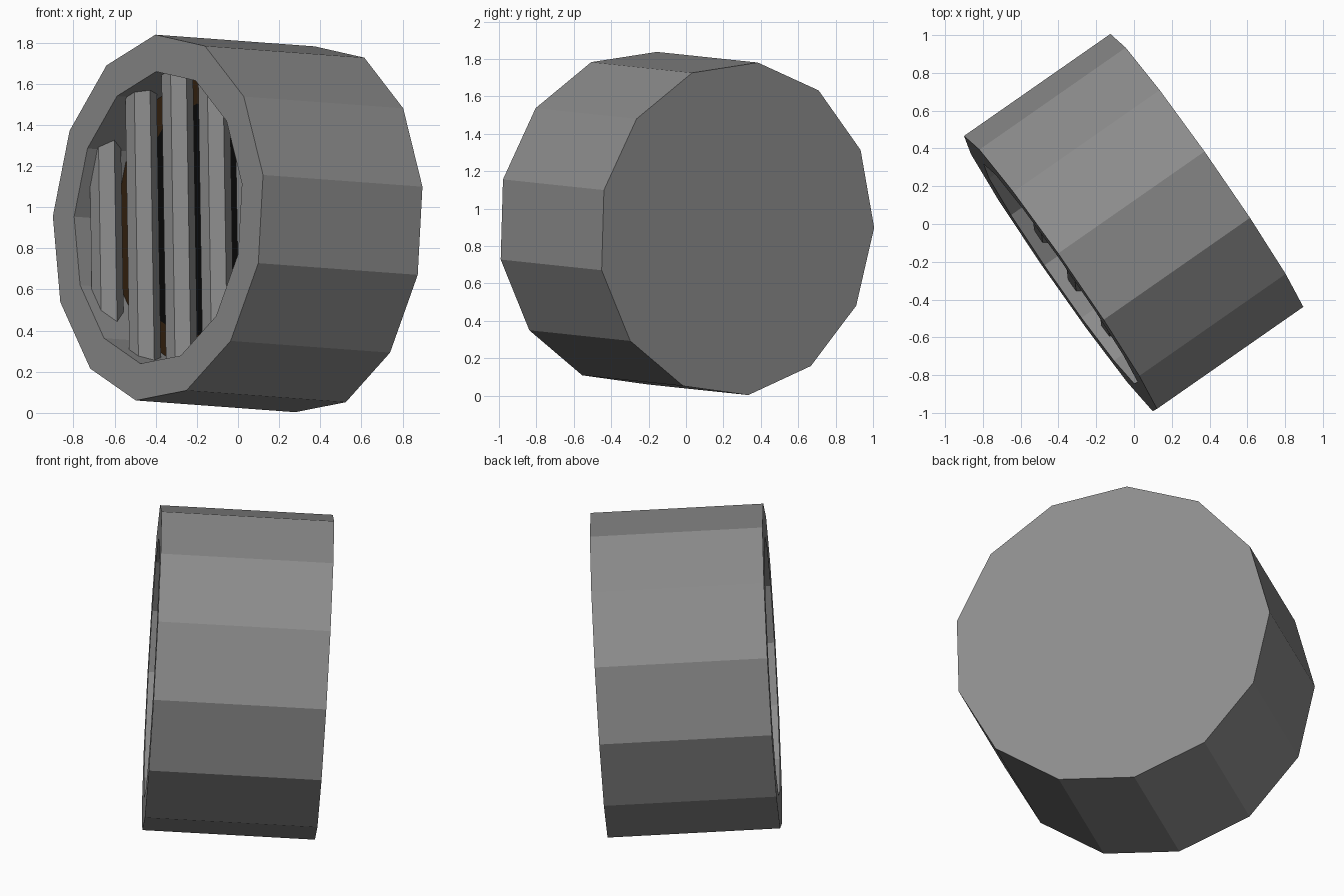
import bpy, bmesh, math
from mathutils import Matrix, Vector

if "Cube" in bpy.data.objects:
    bpy.data.objects.remove(bpy.data.objects["Cube"])

SIDES, R, HALF = 13, 0.897, 0.473
HOLE, LENS = 0.716, 0.574
FLOOR = HALF - 0.24

def material(name, rgb):
    m = bpy.data.materials.new(name)
    m.diffuse_color = (*rgb, 1)
    m.use_nodes = True
    m.node_tree.nodes["Principled BSDF"].inputs["Base Color"].default_value = m.diffuse_color
    return m

grey = material("grey_metal", (0.262, 0.262, 0.262))
brown = material("dark_brown", (0.035, 0.016, 0.005))
black = material("black", (0.003, 0.003, 0.003))

# Tilted frame: local z points out of the open end, local y runs along the bars
out = Vector((-0.775, -0.54, 0.057)).normalized()
side = Vector((0, 0, 1)).cross(out).normalized()
up = out.cross(side)
frame = Matrix((side, up, out)).transposed().to_4x4()
frame = Matrix.Translation((0, 0, 0.92)) @ frame @ Matrix.Rotation(math.radians(6.5), 4, 'Z')

def finish(name, bm, mats):
    bmesh.ops.recalc_face_normals(bm, faces=bm.faces)
    me = bpy.data.meshes.new(name)
    bm.to_mesh(me)
    bm.free()
    for m in mats:
        me.materials.append(m)
    ob = bpy.data.objects.new(name, me)
    bpy.context.collection.objects.link(ob)
    ob.matrix_world = frame
    return ob

def ring(bm, r, z):
    angles = [math.pi / 2 + 2 * math.pi * i / SIDES for i in range(SIDES)]
    return [bm.verts.new((r * math.cos(a), r * math.sin(a), z)) for a in angles]

# Housing: outer shell, rim, recess wall, brown ledge and black centre
bm = bmesh.new()
rings = [ring(bm, r, z) for r, z in
         ((R, -HALF), (R, HALF), (HOLE, HALF), (HOLE, FLOOR), (LENS, FLOOR))]
bm.faces.new(rings[0][::-1])
for k, (a, b) in enumerate(zip(rings, rings[1:])):
    for i in range(SIDES):
        j = (i + 1) % SIDES
        f = bm.faces.new((a[i], a[j], b[j], b[i]))
        f.material_index = 1 if k == 3 else 0
bm.faces.new(rings[-1]).material_index = 2
finish("housing", bm, (grey, brown, black))

# Grille: five hexagonal bars with their ends sunk into the housing wall
for n in range(-2, 3):
    x = n * 0.309
    length = 2 * (math.sqrt(HOLE ** 2 - (abs(x) - 0.05) ** 2) + 0.03)
    bm = bmesh.new()
    bmesh.ops.create_cone(bm, cap_ends=True, segments=6, radius1=0.077, radius2=0.077, depth=length,
                          matrix=Matrix.Translation((x, 0, HALF - 0.126)) @ Matrix.Rotation(math.pi / 2, 4, 'X'))
    # Turn a flat side towards the opening
    pts = [v.co.z - (HALF - 0.126) for v in bm.verts]
    if max(pts) > 0.07:
        bmesh.ops.rotate(bm, verts=bm.verts, cent=(x, 0, HALF - 0.126),
                         matrix=Matrix.Rotation(math.pi / 6, 3, 'Y'))
    finish("grille_bar", bm, (grey,))
